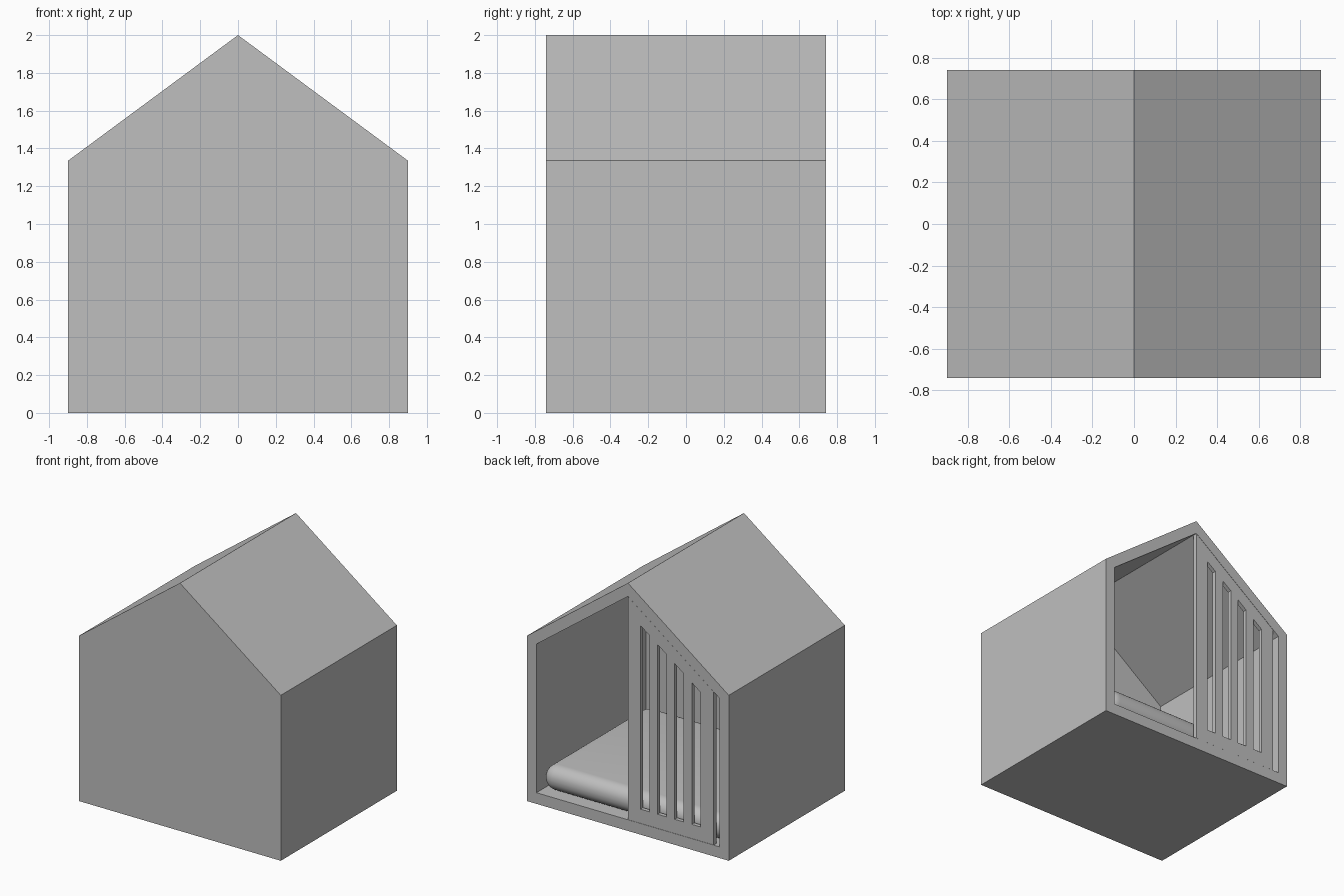
import bpy, bmesh

if "Cube" in bpy.data.objects:
    bpy.data.objects.remove(bpy.data.objects["Cube"])

W, D, EAVE, APEX = 0.90, 0.74, 1.335, 2.0      # outer half sizes and heights
WALL, FLOOR, ROOF = 0.083, 0.09, 0.107         # thicknesses (roof measured vertically)
SLOPE = (APEX - EAVE) / W

grey = bpy.data.materials.new("plain grey")
grey.diffuse_color = (0.52, 0.52, 0.52, 1)
grey.use_nodes = True
grey.node_tree.nodes["Principled BSDF"].inputs["Base Color"].default_value = grey.diffuse_color


def finish(name, bm):
    bmesh.ops.recalc_face_normals(bm, faces=bm.faces)
    mesh = bpy.data.meshes.new(name)
    bm.to_mesh(mesh)
    bm.free()
    mesh.materials.append(grey)
    obj = bpy.data.objects.new(name, mesh)
    bpy.context.collection.objects.link(obj)
    return obj


def inner_roof(x):
    return APEX - ROOF - SLOPE * abs(x)


# House shell: one skin running over the outside, around the open back and inside
outer = [(-W, 0), (W, 0), (W, EAVE), (0, APEX), (-W, EAVE)]
iw = W - WALL
inner = [(-iw, FLOOR), (iw, FLOOR), (iw, inner_roof(iw)), (0, inner_roof(0)), (-iw, inner_roof(iw))]
bm = bmesh.new()
rings = [[bm.verts.new((x, y, z)) for x, z in prof]
         for prof, y in ((outer, -D), (outer, D), (inner, D), (inner, -D + WALL))]
for a, b in zip(rings, rings[1:]):
    for i in range(5):
        j = (i + 1) % 5
        bm.faces.new((a[i], a[j], b[j], b[i]))
bm.faces.new(rings[0])
bm.faces.new(rings[-1])
finish("house_shell", bm)

# Slatted gate: columns of bars and slots, with rails above and below
xs = [0.0]
for k in range(4):
    left = -0.11 - 0.153 * k
    xs += [left, left - 0.08]
xs.append(-0.765)
bm = bmesh.new()
cols = []
for x in xs:
    top = inner_roof(x) - 0.002
    cols.append([bm.verts.new((x, D - 0.001, z)) for z in (FLOOR + 0.001, 0.205, top - 0.122, top)])
for i, (a, b) in enumerate(zip(cols, cols[1:])):
    for band in range(3):
        if band == 1 and i % 2 == 1:
            continue                            # open slot
        bm.faces.new((a[band], b[band], b[band + 1], a[band + 1]))
ext = bmesh.ops.extrude_face_region(bm, geom=bm.faces[:])
moved = [v for v in ext["geom"] if isinstance(v, bmesh.types.BMVert)]
bmesh.ops.translate(bm, verts=moved, vec=(0, -0.033, 0))
finish("slatted_gate", bm)

# Cushion: soft rounded block filling the floor
lo, hi = (-0.812, -0.65, FLOOR), (0.812, 0.69, 0.29)
bm = bmesh.new()
bmesh.ops.create_cube(bm, size=1)
for v in bm.verts:
    v.co = [h if c > 0 else l for c, l, h in zip(v.co, lo, hi)]
bmesh.ops.bevel(bm, geom=bm.edges[:], offset=0.095, segments=8, profile=0.5, affect='EDGES')
cushion = finish("cushion", bm)
bpy.context.view_layer.objects.active = cushion
cushion.select_set(True)
bpy.ops.object.shade_smooth_by_angle()
